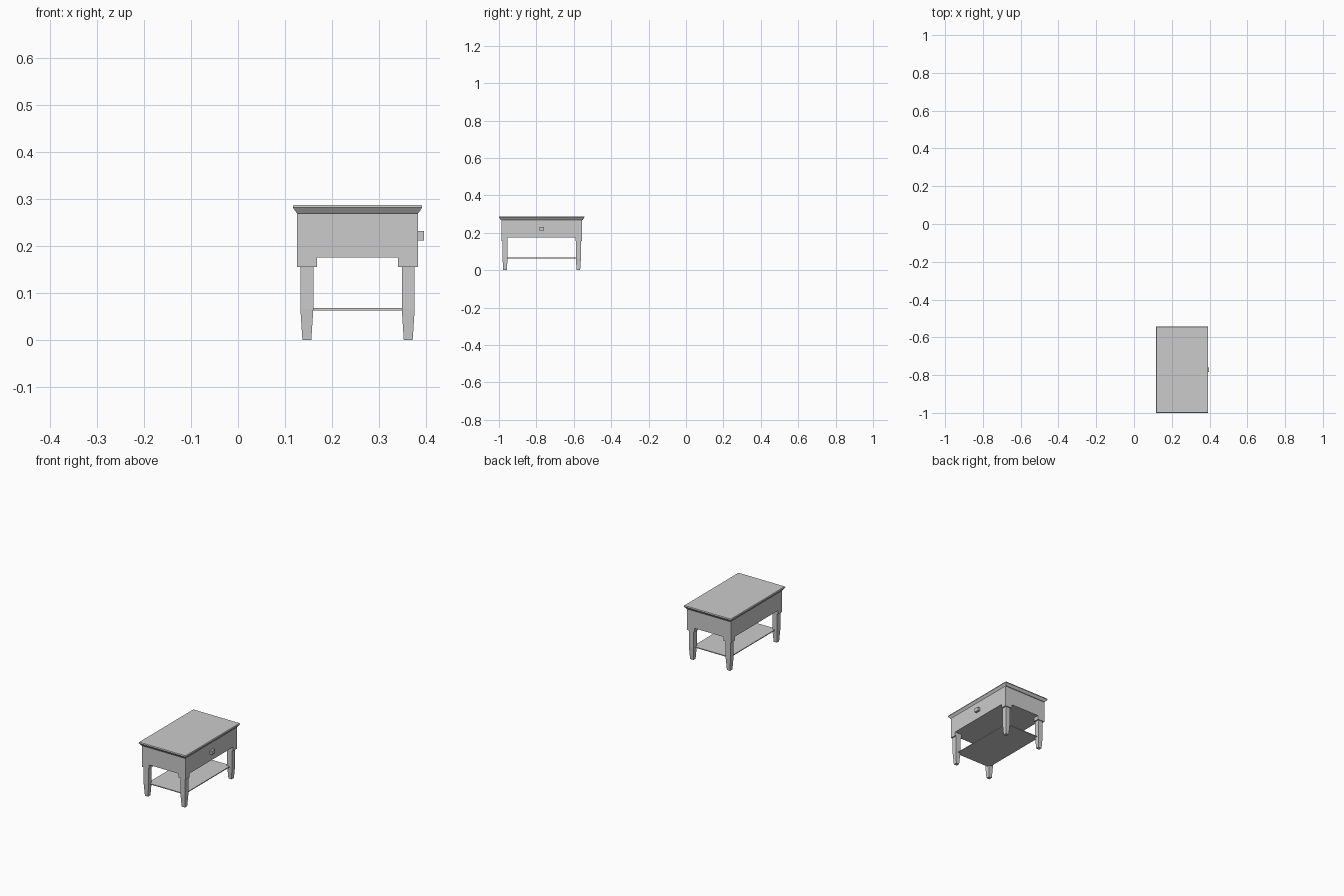
import bpy, bmesh

if "Cube" in bpy.data.objects:
    bpy.data.objects.remove(bpy.data.objects["Cube"])

# The table stands off-centre on the grid, so everything is placed around this point
CX, CY = 0.2547, -0.7715
BODY_X, BODY_Y = 0.1287, 0.2150     # half sizes of the cabinet
LEG_X, LEG_Y = 0.1080, 0.1960       # leg centre offsets


def finish(name, bm):
    bmesh.ops.recalc_face_normals(bm, faces=bm.faces)
    mesh = bpy.data.meshes.new(name)
    bm.to_mesh(mesh)
    bm.free()
    obj = bpy.data.objects.new(name, mesh)
    bpy.context.collection.objects.link(obj)
    return obj


def loft(name, x, y, levels):
    """Stack rectangles (z, half x, half y) into one closed solid."""
    bm = bmesh.new()
    rings = [[bm.verts.new((x + sx * hx, y + sy * hy, z))
              for sx, sy in ((-1, -1), (1, -1), (1, 1), (-1, 1))]
             for z, hx, hy in levels]
    for a, b in zip(rings, rings[1:]):
        for i in range(4):
            j = (i + 1) % 4
            bm.faces.new((a[i], a[j], b[j], b[i]))
    bm.faces.new(rings[0])
    bm.faces.new(rings[-1])
    return finish(name, bm)


def extrude_xz(name, profile, y0, y1):
    """Extrude an x-z outline along y."""
    bm = bmesh.new()
    face = bm.faces.new([bm.verts.new((x, y0, z)) for x, z in profile])
    ext = bmesh.ops.extrude_face_region(bm, geom=[face])
    moved = [v for v in ext["geom"] if isinstance(v, bmesh.types.BMVert)]
    bmesh.ops.translate(bm, verts=moved, vec=(0, y1 - y0, 0))
    return finish(name, bm)


# Table top with a sloping underside edge
loft("table_top", CX, CY, [(0.269, 0.1287, 0.2190),
                           (0.282, 0.1378, 0.2285),
                           (0.288, 0.1378, 0.2285),
                           ][:2] + [(0.284, 0.1378, 0.2285), (0.288, 0.1360, 0.2270)])

# Cabinet between the two end panels
THICK = 0.033
loft("cabinet", CX, CY, [(0.1755, BODY_X, BODY_Y - THICK),
                         (0.269, BODY_X, BODY_Y - THICK)])

# End panels with a cut-out lower edge that leaves a block above each leg
half = [(0.0865, 0.1755), (0.0865, 0.155), (BODY_X, 0.155), (BODY_X, 0.269)]
outline = [(CX + x, z) for x, z in half] + [(CX - x, z) for x, z in reversed(half)]
for name, side in (("front_end_panel", -1), ("back_end_panel", 1)):
    extrude_xz(name, outline, CY + side * BODY_Y, CY + side * (BODY_Y - THICK))

# Four square legs that taper to the floor
for sy, end in ((-1, "front"), (1, "back")):
    for sx, hand in ((-1, "left"), (1, "right")):
        loft(f"{end}_{hand}_leg", CX + sx * LEG_X, CY + sy * LEG_Y,
             [(0, 0.0095, 0.0095), (0.066, 0.0138, 0.0138), (0.155, 0.0138, 0.0138)])

# Thin lower shelf
loft("lower_shelf", CX, CY, [(0.0630, LEG_X, LEG_Y), (0.0675, LEG_X, LEG_Y)])

# Drawer knob on the right side
loft("drawer_knob", 0.3890, CY, [(0.212, 0.0075, 0.0130), (0.232, 0.0075, 0.0130)])
